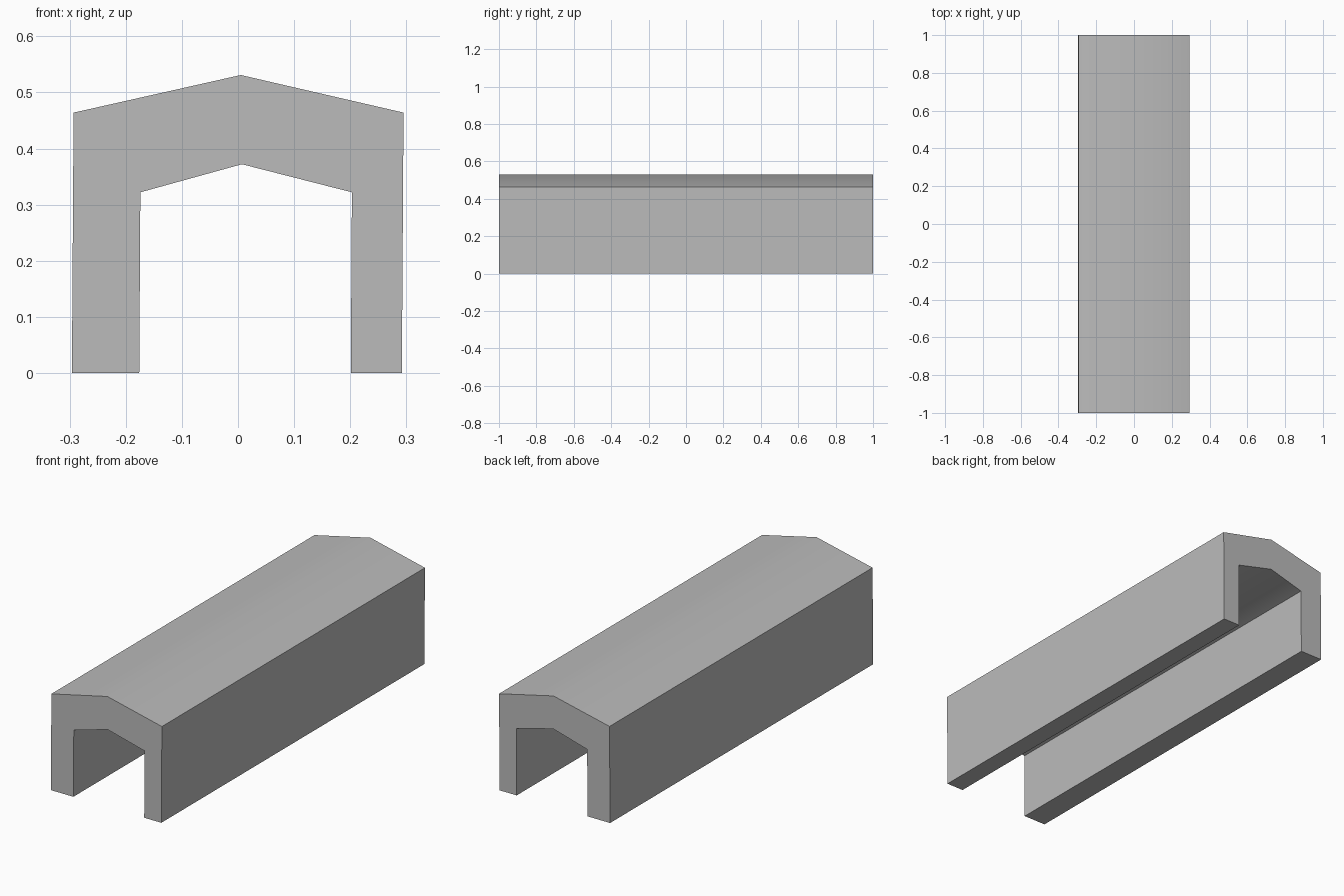
import bpy
import bmesh
import math

cube = bpy.data.objects.get("Cube")
if cube:
    bpy.data.objects.remove(cube, do_unlink=True)

# Plain grey for the whole shell
GREY = (0.5, 0.5, 0.5, 1.0)
grey = bpy.data.materials.new("grey")
grey.use_nodes = True
grey.diffuse_color = GREY
grey.node_tree.nodes["Principled BSDF"].inputs["Base Color"].default_value = GREY

# Cross-section: outer wall and roof, then inner wall and ceiling
outer = [(-0.296, 0), (-0.293, 0.464), (0.005, 0.531), (0.295, 0.464), (0.292, 0)]
inner = [(0.201, 0), (0.203, 0.322), (0.007, 0.372), (-0.174, 0.322), (-0.176, 0)]
LENGTH = 2.0


def extruded_profile(name, points, length, material):
    """Extrude a closed x-z outline along y, centred on the origin."""
    bm = bmesh.new()
    face = bm.faces.new([bm.verts.new((x, -length / 2, z)) for x, z in points])
    result = bmesh.ops.extrude_face_region(bm, geom=[face], use_keep_orig=True)
    moved = [g for g in result["geom"] if isinstance(g, bmesh.types.BMVert)]
    bmesh.ops.translate(bm, verts=moved, vec=(0, length, 0))
    bmesh.ops.recalc_face_normals(bm, faces=bm.faces)
    mesh = bpy.data.meshes.new(name)
    bm.to_mesh(mesh)
    bm.free()
    mesh.materials.append(material)
    obj = bpy.data.objects.new(name, mesh)
    bpy.context.collection.objects.link(obj)
    return obj


# Gabled tunnel shell, soft at the ridge and crisp at the eaves
shell = extruded_profile("tunnel_shell", outer + inner, LENGTH, grey)
bpy.ops.object.select_all(action="DESELECT")
shell.select_set(True)
bpy.context.view_layer.objects.active = shell
bpy.ops.object.shade_smooth_by_angle(angle=math.radians(35))
